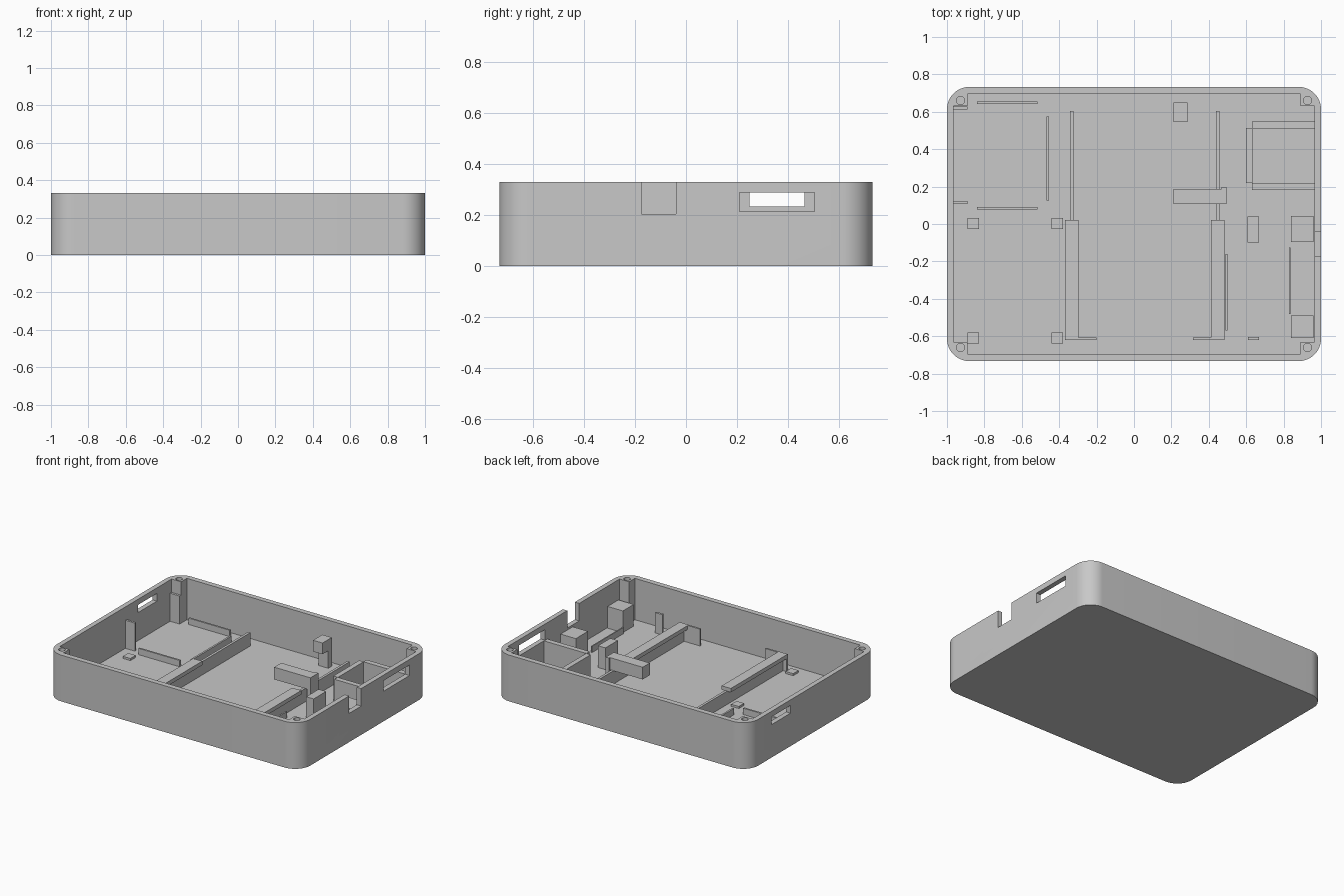
import bpy, bmesh, math

if "Cube" in bpy.data.objects:
    bpy.data.objects.remove(bpy.data.objects["Cube"], do_unlink=True)

grey = bpy.data.materials.new("plain grey plastic")
grey.use_nodes = True
colour = (0.58, 0.58, 0.58, 1)
grey.diffuse_color = colour
grey.node_tree.nodes["Principled BSDF"].inputs["Base Color"].default_value = colour

HEIGHT, FLOOR = 0.33, 0.035
SINK = FLOOR - 0.005      # parts are rooted slightly into the floor


def prism(name, outline, z0, z1):
    """Extrude a closed outline between two heights."""
    bm = bmesh.new()
    base = bm.faces.new([bm.verts.new((x, y, z0)) for x, y in outline])
    top = bmesh.ops.extrude_face_region(bm, geom=[base])["geom"]
    bmesh.ops.translate(bm, vec=(0, 0, z1 - z0),
                        verts=[v for v in top if isinstance(v, bmesh.types.BMVert)])
    bmesh.ops.recalc_face_normals(bm, faces=bm.faces)
    mesh = bpy.data.meshes.new(name)
    bm.to_mesh(mesh)
    bm.free()
    mesh.materials.append(grey)
    ob = bpy.data.objects.new(name, mesh)
    bpy.context.collection.objects.link(ob)
    return ob


def box(name, x0, x1, y0, y1, z1, z0=SINK):
    return prism(name, [(x0, y0), (x1, y0), (x1, y1), (x0, y1)], z0, z1)


def arc(cx, cy, r, start, sweep, steps):
    return [(cx + r * math.cos(start + sweep * i / steps),
             cy + r * math.sin(start + sweep * i / steps)) for i in range(steps + 1)]


def cut(target, cutter):
    """Subtract the cutter and discard it."""
    mod = target.modifiers.new("cut", "BOOLEAN")
    mod.operation, mod.solver, mod.object = "DIFFERENCE", "EXACT", cutter
    bpy.context.view_layer.objects.active = target
    bpy.ops.object.modifier_apply(modifier=mod.name)
    bpy.data.objects.remove(cutter, do_unlink=True)


# Tray with rounded outer corners
R = 0.12
corners = [(1, 1), (-1, 1), (-1, -1), (1, -1)]
outer = []
for i, (sx, sy) in enumerate(corners):
    outer += arc(sx * (1 - R), sy * (0.733 - R), R, i * math.pi / 2, math.pi / 2, 14)
tray = prism("tray", outer, 0, HEIGHT)

# Cavity leaving a square screw post in every corner
inner = []
for i, (sx, sy) in enumerate(corners):
    step = [(0.965 * sx, 0.63 * sy), (0.89 * sx, 0.63 * sy), (0.89 * sx, 0.695 * sy)]
    inner += step if i % 2 == 0 else step[::-1]
cut(tray, prism("cavity", inner, FLOOR, 0.5))

# Screw holes
for sx, sy in corners:
    hole = arc(sx * 0.927, sy * 0.66, 0.022, 0, math.tau, 20)[:-1]
    cut(tray, prism("screw_hole", hole, 0.08, 0.5))

# Side wall openings: right port, right notch, left port
cut(tray, box("right_port", 0.94, 1.1, 0.21, 0.505, 0.29, 0.215))
cut(tray, box("right_notch", 0.94, 1.1, -0.175, -0.04, 0.5, 0.205))
cut(tray, box("left_port", -1.1, -0.94, 0.25, 0.465, 0.29, 0.235))

# Board bay: wall tabs, low rails and pads
for y in (0.108, 0.613):
    box("left_wall_tab", -0.97, -0.89, y, y + 0.016, 0.235)
for y in (0.078, 0.642):
    box("board_rail", -0.84, -0.515, y, y + 0.013, 0.08)
box("board_side_rail", -0.468, -0.455, 0.125, 0.575, 0.08)
for x in (-0.86, -0.41):
    for y in (0.003, -0.61):
        box("board_pad", x - 0.03, x + 0.03, y - 0.03, y + 0.03, 0.05)

# Two long dividers with a wide cap and an end plate turned inward
for side, x in (("left", -0.333), ("right", 0.448)):
    s = 1 if x < 0 else -1
    box(side + "_divider", x - 0.009, x + 0.009, -0.62, 0.605, 0.13)
    box(side + "_divider_cap", x - 0.036, x + 0.036, -0.62, 0.022, 0.155, 0.127)
    ends = sorted((x - s * 0.036, x + s * 0.133))
    box(side + "_end_plate", *ends, -0.62, -0.607, 0.155)

# Crossbar resting on the right divider
box("crossbar", 0.21, 0.495, 0.108, 0.188, 0.215, 0.128)
box("crossbar_leg", 0.468, 0.495, 0.108, 0.198, 0.215)

# Rear clip: post with an overhanging block
box("clip_post", 0.21, 0.285, 0.61, 0.65, 0.2)
box("clip_block", 0.21, 0.285, 0.545, 0.65, 0.24, 0.16)

# Pocket behind the right port
for y in (0.183, 0.51):
    box("pocket_side", 0.632, 0.97, y, y + 0.037, 0.213)
box("pocket_back", 0.598, 0.634, 0.22, 0.512, 0.213)

# Blocks and thin strips by the right wall
box("inner_block", 0.608, 0.667, -0.1, 0.04, 0.19)
box("notch_block", 0.84, 0.96, -0.095, 0.042, 0.195)
box("corner_block", 0.84, 0.96, -0.61, -0.488, 0.19)
box("front_tab", 0.61, 0.667, -0.62, -0.605, 0.18)
box("divider_strip", 0.49, 0.5, -0.57, -0.16, 0.08)
box("wall_strip", 0.828, 0.836, -0.48, -0.125, 0.08)

# Smooth only the rounded corners and holes
bpy.ops.object.select_all(action="DESELECT")
tray.select_set(True)
bpy.context.view_layer.objects.active = tray
bpy.ops.object.shade_smooth_by_angle(angle=math.radians(30))
